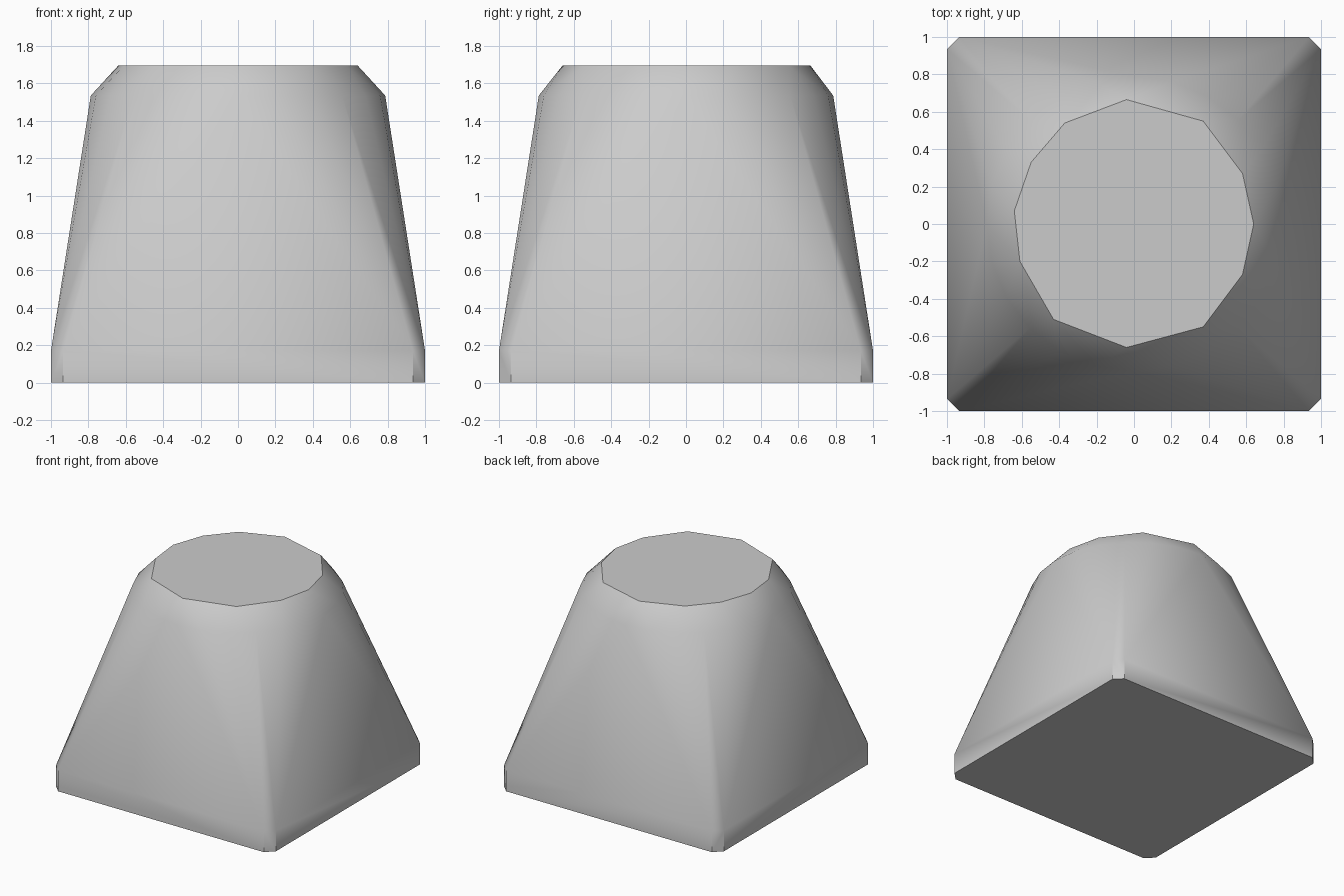
import bpy
import bmesh
from math import cos, sin, pi, radians

cube = bpy.data.objects.get("Cube")
if cube:
    bpy.data.objects.remove(cube, do_unlink=True)


def make_material(name, colour):
    mat = bpy.data.materials.new(name)
    mat.use_nodes = True
    mat.diffuse_color = colour
    mat.node_tree.nodes["Principled BSDF"].inputs["Base Color"].default_value = colour
    return mat


def ring(radius, sides):
    return [(radius * cos(2 * pi * i / sides), radius * sin(2 * pi * i / sides))
            for i in range(sides)]


# Square foot with clipped corners
HALF, CLIP = 1.0, 0.935
foot = [(sx * a, sy * b) for sx in (-1, 1) for sy in (-1, 1)
        for a, b in ((HALF, CLIP), (CLIP, HALF))]

# Slightly uneven twelve-sided flat top
top = [(-0.04, 0.665), (0.37, 0.55), (0.58, 0.27), (0.64, 0), (0.58, -0.27),
       (0.37, -0.55), (-0.04, -0.66), (-0.43, -0.51), (-0.61, -0.2),
       (-0.64, 0.07), (-0.55, 0.33), (-0.37, 0.54)]

# Each section is an outline and its height, from the floor up
sections = [(foot, 0), (foot, 0.17), (ring(0.787, 24), 1.535), (top, 1.695)]

# Stretch one skin over all the sections
bm = bmesh.new()
for outline, z in sections:
    for x, y in outline:
        bm.verts.new((x, y, z))
bmesh.ops.convex_hull(bm, input=bm.verts[:])
bmesh.ops.dissolve_limit(bm, angle_limit=radians(0.5), verts=bm.verts[:], edges=bm.edges[:])
bmesh.ops.recalc_face_normals(bm, faces=bm.faces[:])

mesh = bpy.data.meshes.new("tapered_block")
bm.to_mesh(mesh)
bm.free()
block = bpy.data.objects.new("tapered_block", mesh)
bpy.context.collection.objects.link(block)
mesh.materials.append(make_material("light_grey", (0.6, 0.6, 0.6, 1)))

# Smooth the sides, keep the rims crisp
bpy.context.view_layer.objects.active = block
block.select_set(True)
bpy.ops.object.shade_smooth_by_angle(angle=radians(40))
